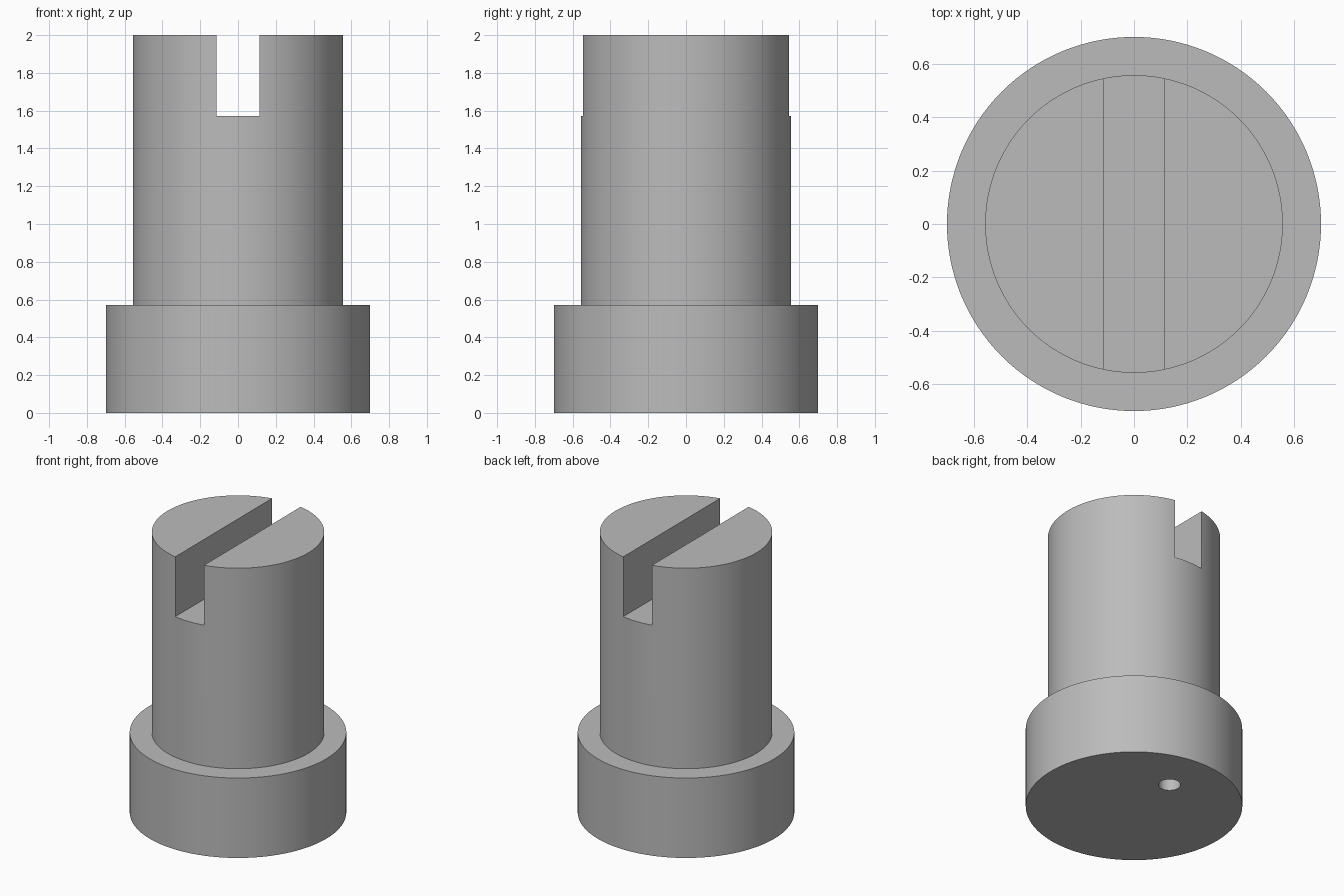
import bpy, bmesh, math

cube = bpy.data.objects.get("Cube")
if cube:
    bpy.data.objects.remove(cube, do_unlink=True)

# Single plain grey material
grey = bpy.data.materials.new("plain_grey")
grey.use_nodes = True
color = (0.5, 0.5, 0.5, 1)
grey.diffuse_color = color
grey.node_tree.nodes["Principled BSDF"].inputs["Base Color"].default_value = color

SEGMENTS = 128
BASE_R, SHAFT_R = 0.70, 0.557
BASE_H, HEIGHT = 0.57, 2.0
SLOT_W, SLOT_FLOOR = 0.226, 1.573
HOLE_R, HOLE_Y, HOLE_DEPTH = 0.071, 0.357, 0.43


def stepped_pin(name):
    """Spin the stepped half profile around the z axis."""
    bm = bmesh.new()
    profile = [(0, 0), (BASE_R, 0), (BASE_R, BASE_H),
               (SHAFT_R, BASE_H), (SHAFT_R, HEIGHT), (0, HEIGHT)]
    verts = [bm.verts.new((r, 0, z)) for r, z in profile]
    edges = [bm.edges.new(pair) for pair in zip(verts, verts[1:])]
    bmesh.ops.spin(bm, geom=verts + edges, axis=(0, 0, 1), cent=(0, 0, 0),
                   angle=math.tau, steps=SEGMENTS)
    bmesh.ops.remove_doubles(bm, verts=bm.verts, dist=0.0001)
    # Merge the pole triangles into flat end caps
    poles = [v for v in bm.verts if v.co.xy.length < 0.001]
    bmesh.ops.dissolve_verts(bm, verts=poles)
    bmesh.ops.recalc_face_normals(bm, faces=bm.faces)
    mesh = bpy.data.meshes.new(name)
    bm.to_mesh(mesh)
    bm.free()
    obj = bpy.data.objects.new(name, mesh)
    bpy.context.collection.objects.link(obj)
    return obj


def select_only(obj):
    bpy.ops.object.select_all(action="DESELECT")
    obj.select_set(True)
    bpy.context.view_layer.objects.active = obj


def cut(target, cutter):
    """Subtract the cutter from the target, then discard it."""
    cutter.hide_render = True
    mod = target.modifiers.new("cut", "BOOLEAN")
    mod.operation = "DIFFERENCE"
    mod.solver = "EXACT"
    mod.object = cutter
    select_only(target)
    bpy.ops.object.modifier_apply(modifier=mod.name)
    bpy.data.objects.remove(cutter, do_unlink=True)


# Flanged pin body
pin = stepped_pin("slotted_pin")
pin.data.materials.append(grey)

# Screwdriver slot across the top, running front to back
top = HEIGHT + 0.2
bpy.ops.mesh.primitive_cube_add(size=1, location=(0, 0, (SLOT_FLOOR + top) / 2))
slot = bpy.context.object
slot.name = "slot_cutter"
slot.scale = (SLOT_W, 2, top - SLOT_FLOOR)
cut(pin, slot)

# Blind hole in the underside, offset to the back
bpy.ops.mesh.primitive_cylinder_add(vertices=48, radius=HOLE_R, depth=HOLE_DEPTH * 2,
                                    location=(0, HOLE_Y, 0))
hole = bpy.context.object
hole.name = "hole_cutter"
cut(pin, hole)

# Smooth round walls with crisp rims
select_only(pin)
bpy.ops.object.shade_smooth_by_angle(angle=math.radians(30))
